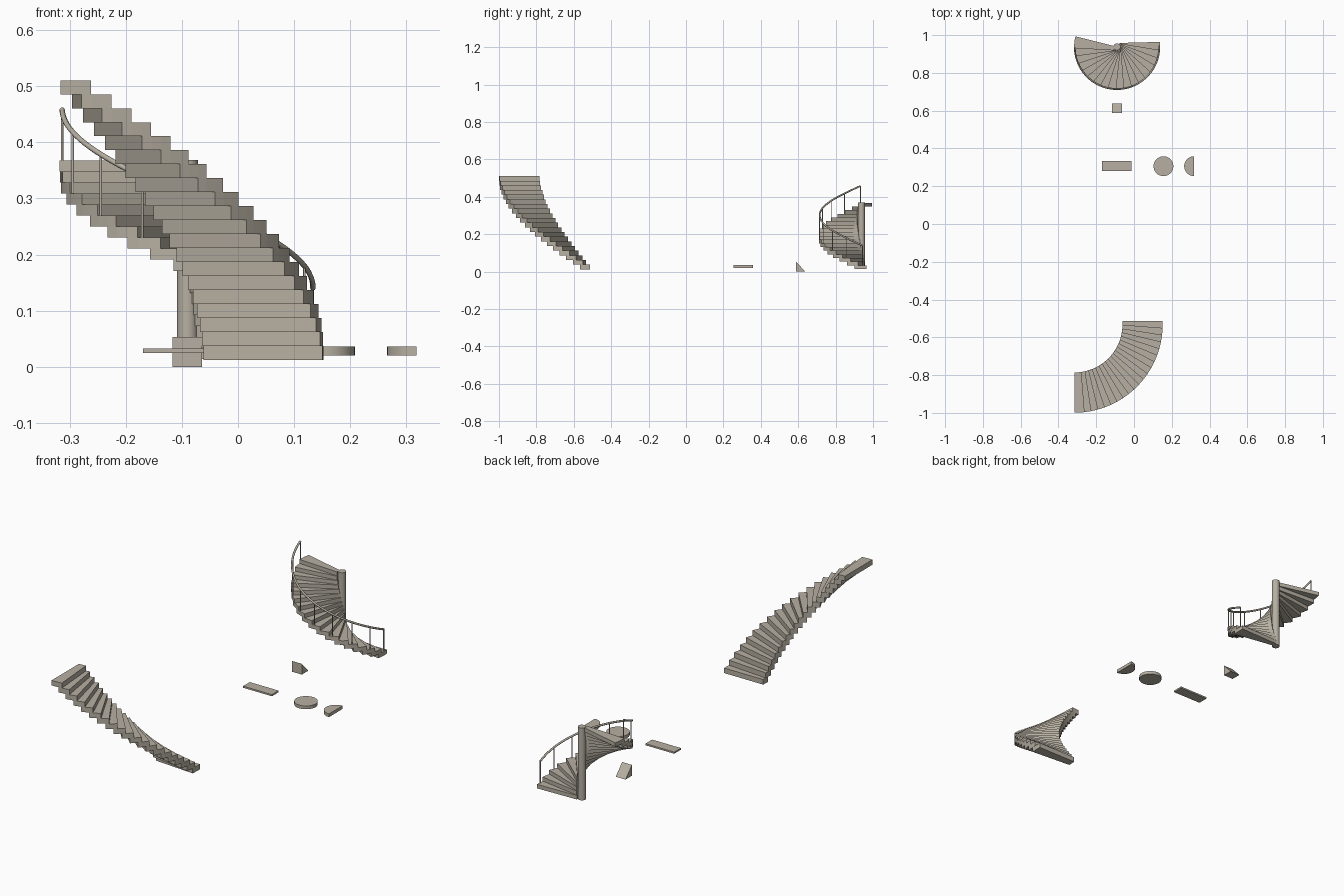
import bpy, bmesh
from math import sin, cos, pi, radians
from mathutils import Vector

if "Cube" in bpy.data.objects:
    bpy.data.objects.remove(bpy.data.objects["Cube"])

stone = bpy.data.materials.new("warm_grey")
stone.diffuse_color = (0.47, 0.43, 0.36, 1)
stone.use_nodes = True
stone.node_tree.nodes["Principled BSDF"].inputs["Base Color"].default_value = stone.diffuse_color


def finish(bm, name, smooth=False):
    bmesh.ops.recalc_face_normals(bm, faces=bm.faces)
    me = bpy.data.meshes.new(name)
    bm.to_mesh(me)
    bm.free()
    me.materials.append(stone)
    ob = bpy.data.objects.new(name, me)
    bpy.context.collection.objects.link(ob)
    if smooth:
        bpy.ops.object.select_all(action='DESELECT')
        ob.select_set(True)
        bpy.context.view_layer.objects.active = ob
        bpy.ops.object.shade_smooth_by_angle(angle=radians(40))
    return ob


def prism(bm, pts, z0, z1):
    lo = [bm.verts.new((x, y, z0)) for x, y in pts]
    hi = [bm.verts.new((x, y, z1)) for x, y in pts]
    bm.faces.new(lo)
    bm.faces.new(hi)
    n = len(pts)
    for i in range(n):
        bm.faces.new((lo[i], lo[(i + 1) % n], hi[(i + 1) % n], hi[i]))


def arc(cx, cy, r, a0, a1, n):
    return [(cx + r * cos(a0 + (a1 - a0) * i / n),
             cy + r * sin(a0 + (a1 - a0) * i / n)) for i in range(n + 1)]


def treads(name, cx, cy, r_in, r_out, count, start, step, z0, rise, nose):
    # each tread is a wedge with a parallel nosing; the flight climbs clockwise
    bm = bmesh.new()
    for i in range(count):
        a, b = start - i * step, start - (i + 1) * step
        off = Vector((-sin(a), cos(a))) * nose
        front_in = (cx + r_in * cos(a) + off.x, cy + r_in * sin(a) + off.y)
        front_out = (cx + r_out * cos(a) + off.x, cy + r_out * sin(a) + off.y)
        pts = ([front_in, front_out] + arc(cx, cy, r_out, a, b, 2)
               + arc(cx, cy, r_in, b, a, 2))
        prism(bm, pts, z0 + i * rise, z0 + (i + 1) * rise)
    return finish(bm, name)


def cylinder(name, cx, cy, r, z0, z1, n=32):
    bm = bmesh.new()
    prism(bm, arc(cx, cy, r, 0, 2 * pi * (n - 1) / n, n - 1), z0, z1)
    return finish(bm, name, True)


# quarter-turn curved staircase
treads("curved_stair_treads", -0.316, -0.531, 0.255, 0.468,
       20, 0, radians(4.5), 0.0125, 0.0249, 0.0175)

# spiral staircase: treads and central post
CX, CY = -0.09, 0.938
treads("spiral_stair_treads", CX, CY, 0.014, 0.227,
       18, radians(1.5), radians(10.87), 0.0135, 0.0197, 0.02)
cylinder("spiral_post", CX, CY, 0.0185, 0.0135, 0.369)

# helical handrail
cu = bpy.data.curves.new("handrail_path", 'CURVE')
cu.dimensions = '3D'
cu.bevel_depth = 0.0048
cu.bevel_resolution = 2
cu.use_fill_caps = True
cu.materials.append(stone)
sp = cu.splines.new('POLY')
N, RR, A0 = 48, 0.2235, radians(1.3)
sp.points.add(N)
for i in range(N + 1):
    a = A0 - pi * i / N
    sp.points[i].co = (CX + RR * cos(a), CY + RR * sin(a), 0.14 + 0.318 * i / N, 1)
bpy.context.collection.objects.link(bpy.data.objects.new("handrail", cu))

# balusters
for i in range(9):
    a = A0 - pi * i / 8
    z = 0.14 + 0.318 * i / 8
    cylinder(f"baluster_{i + 1}", CX + RR * cos(a), CY + RR * sin(a),
             0.0023, z - 0.125, z, 10)

# triangular wedge block
bm = bmesh.new()
ends = [[bm.verts.new((x, y, z)) for y, z in ((0.588, 0), (0.638, 0), (0.588, 0.053))]
        for x in (-0.117, -0.064)]
for e in ends:
    bm.faces.new(e)
for i in range(3):
    j = (i + 1) % 3
    bm.faces.new((ends[0][i], ends[0][j], ends[1][j], ends[1][i]))
finish(bm, "wedge_block")

# flat rectangular slab
bm = bmesh.new()
prism(bm, [(-0.169, 0.281), (-0.012, 0.281), (-0.012, 0.333), (-0.169, 0.333)], 0.0245, 0.0325)
finish(bm, "flat_slab")

# round and half-round platforms
cylinder("round_platform", 0.156, 0.306, 0.0525, 0.0205, 0.0365)
bm = bmesh.new()
prism(bm, arc(0.318, 0.306, 0.0525, pi / 2, 3 * pi / 2, 16), 0.0205, 0.0365)
finish(bm, "half_round_platform", True)
